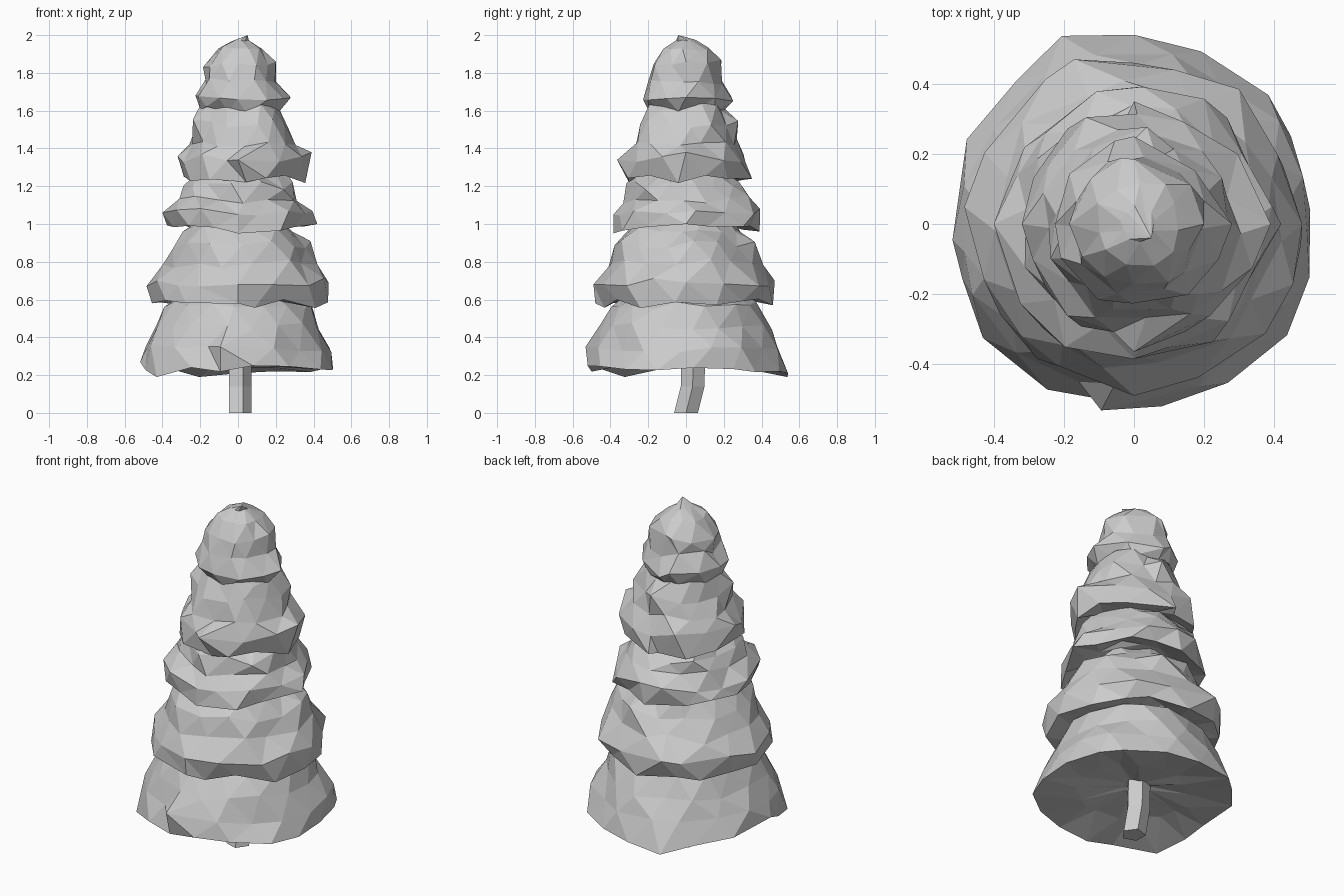
import bpy, bmesh, random
from math import sin, cos, tau, radians

random.seed(5)
if "Cube" in bpy.data.objects:
    bpy.data.objects.remove(bpy.data.objects["Cube"], do_unlink=True)

grey = bpy.data.materials.new("plain_grey")
grey.use_nodes = True
colour = (0.6, 0.6, 0.6, 1)
grey.diffuse_color = colour
grey.node_tree.nodes["Principled BSDF"].inputs["Base Color"].default_value = colour


def finish(name, bm):
    bmesh.ops.recalc_face_normals(bm, faces=bm.faces)
    mesh = bpy.data.meshes.new(name)
    bm.to_mesh(mesh)
    bm.free()
    mesh.materials.append(grey)
    bpy.context.collection.objects.link(bpy.data.objects.new(name, mesh))


def bridge(bm, lower, upper):
    n = len(lower)
    for i in range(n):
        j = (i + 1) % n
        bm.faces.new((lower[i], lower[j], upper[j], upper[i]))


def tier(name, rows, sides, centre, rough, branches, peak=None):
    """Ragged skirt: a turned profile with irregular points.
    Each branch (row, angle, reach, height) pulls one point out to its tip."""
    bm = bmesh.new()
    rings = []
    for k, (r, z) in enumerate(rows):
        ring = []
        jitter = rough * min(1, r / 0.2)
        turn = 0.25 + 0.5 * (k % 2)
        for i in range(sides):
            a = tau * (i + turn + random.uniform(-0.2, 0.2)) / sides
            reach = r + random.uniform(-jitter, jitter)
            ring.append(bm.verts.new((centre[0] + reach * cos(a),
                                      centre[1] + reach * sin(a),
                                      z + random.uniform(-jitter, jitter))))
        for row, angle, reach, height in branches:
            if row == k:
                a = radians(angle)
                i = round(angle / 360 * sides - turn) % sides
                ring[i].co = (reach * cos(a), reach * sin(a), height)
        rings.append(ring)
    for lower, upper in zip(rings, rings[1:]):
        bridge(bm, lower, upper)
    # close the underside and the top
    bm.faces.new(rings[0])
    if peak:
        top = bm.verts.new(peak)
        for i in range(sides):
            bm.faces.new((rings[-1][i], rings[-1][(i + 1) % sides], top))
    else:
        bm.faces.new(rings[-1])
    bmesh.ops.triangulate(bm, faces=bm.faces, quad_method='SHORT_EDGE')
    finish(name, bm)


# Branch tiers, from the ground up
tier("bottom_tier",
     [(0.07, 0.29), (0.30, 0.26), (0.515, 0.235), (0.49, 0.34),
      (0.44, 0.46), (0.385, 0.57), (0.25, 0.66)],
     17, (0, 0), 0.02,
     [(2, 111, 0.575, 0.19), (2, 217, 0.54, 0.19), (2, 90, 0.54, 0.21),
      (2, 324, 0.54, 0.23), (2, 185, 0.52, 0.27), (3, 260, 0.54, 0.35)])
tier("lower_tier",
     [(0.32, 0.61), (0.455, 0.58), (0.47, 0.69), (0.415, 0.79),
      (0.37, 0.89), (0.29, 0.98), (0.2, 1.05)],
     15, (0.005, -0.005), 0.025,
     [(1, 270, 0.48, 0.58), (1, 90, 0.46, 0.57), (1, 180, 0.455, 0.58),
      (2, 0, 0.48, 0.69), (2, 270, 0.49, 0.68), (2, 110, 0.5, 0.7)])
tier("middle_tier",
     [(0.25, 1.02), (0.38, 0.98), (0.385, 1.06), (0.325, 1.13),
      (0.30, 1.20), (0.23, 1.28)],
     14, (0.005, 0), 0.024,
     [(1, 0, 0.42, 1.0), (1, 90, 0.39, 0.96), (1, 270, 0.385, 0.95),
      (2, 180, 0.40, 1.06), (2, 270, 0.385, 1.05)])
tier("upper_tier",
     [(0.2, 1.28), (0.32, 1.24), (0.335, 1.35), (0.275, 1.43),
      (0.255, 1.53), (0.21, 1.62), (0.14, 1.68)],
     13, (0.02, 0), 0.025,
     [(1, 90, 0.35, 1.24), (1, 180, 0.285, 1.25), (2, 0, 0.39, 1.38),
      (2, 270, 0.365, 1.34), (2, 180, 0.32, 1.36)])
tier("crown",
     [(0.13, 1.64), (0.2, 1.6), (0.235, 1.67), (0.195, 1.76),
      (0.18, 1.85), (0.125, 1.93), (0.05, 1.97)],
     11, (0.012, 0), 0.022,
     [(2, 0, 0.28, 1.67), (2, 90, 0.25, 1.65), (2, 180, 0.225, 1.68),
      (4, 90, 0.185, 1.87), (4, 0, 0.2, 1.86), (4, 180, 0.185, 1.83)],
     (0.05, -0.04, 2.0))

# Leaning trunk
bm = bmesh.new()
rings = []
for y, z in ((0, 0), (0.035, 0.14), (0.04, 0.36)):
    rings.append([bm.verts.new((0.005 + 0.066 * cos(tau * i / 5),
                                y + 0.066 * sin(tau * i / 5), z)) for i in range(5)])
for lower, upper in zip(rings, rings[1:]):
    bridge(bm, lower, upper)
bm.faces.new(rings[0])
bm.faces.new(rings[-1])
finish("trunk", bm)
